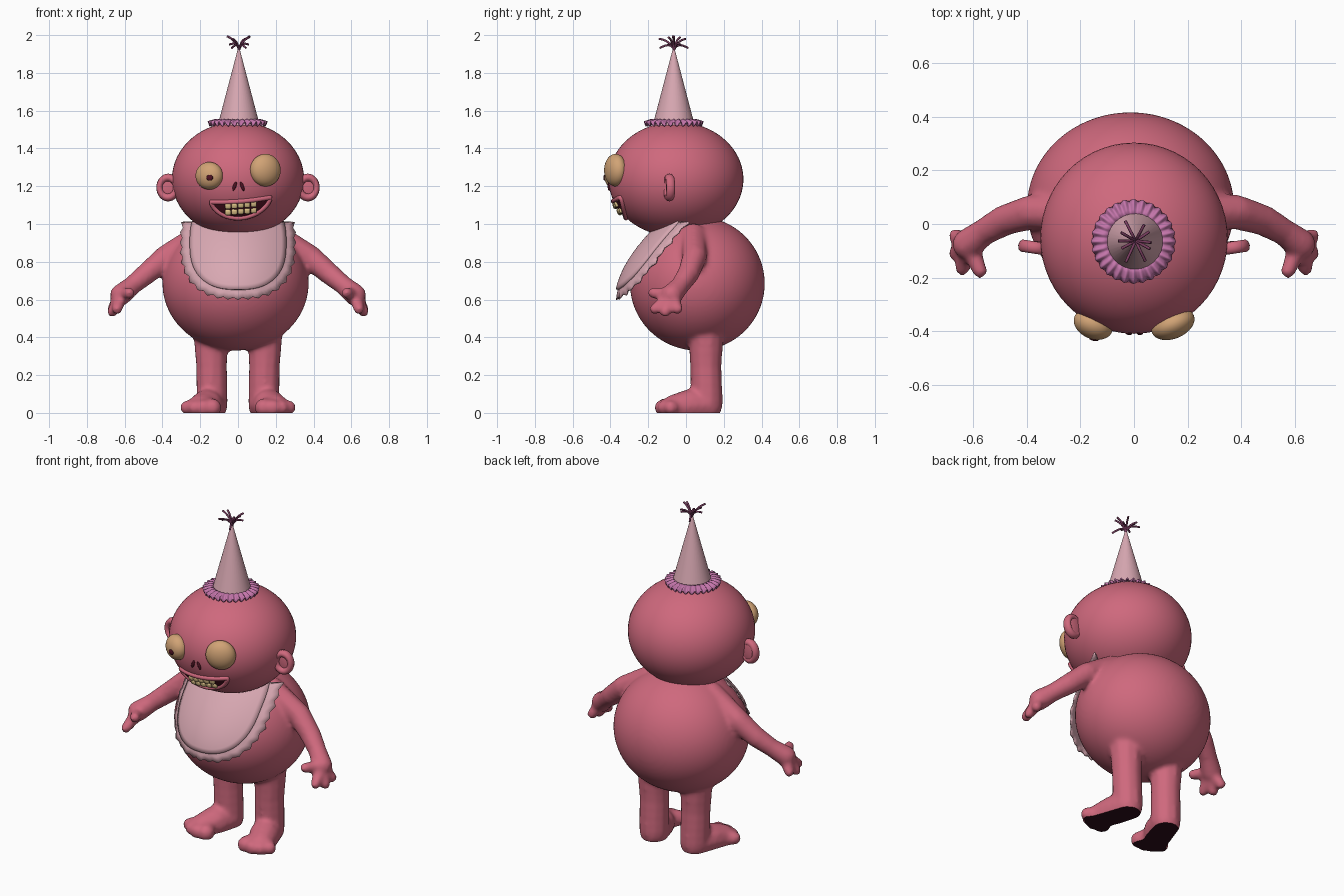
import bpy, bmesh, math, random
from mathutils import Matrix, Vector, Euler

random.seed(4)
if "Cube" in bpy.data.objects:
    bpy.data.objects.remove(bpy.data.objects["Cube"], do_unlink=True)


def material(name, *srgb):
    col = [((c + 0.055) / 1.055) ** 2.4 for c in srgb] + [1]
    m = bpy.data.materials.new(name)
    m.use_nodes = True
    m.diffuse_color = col
    m.node_tree.nodes["Principled BSDF"].inputs["Base Color"].default_value = col
    return m


SKIN = material("rose skin", 0.81, 0.41, 0.49)
CLOTH = material("pale pink cloth", 0.85, 0.66, 0.70)
FRILL = material("orchid frill", 0.77, 0.46, 0.67)
PLUM = material("plum tuft", 0.48, 0.24, 0.38)
TAN = material("tan eye", 0.82, 0.64, 0.46)
TOOTH = material("cream tooth", 0.89, 0.78, 0.55)
DARK = material("dark maroon", 0.30, 0.07, 0.13)
SOLE = material("black maroon sole", 0.18, 0.05, 0.10)


def finish(name, bm, mats, smooth=True):
    me = bpy.data.meshes.new(name)
    bm.to_mesh(me)
    bm.free()
    for p in me.polygons:
        p.use_smooth = smooth
    for m in mats:
        me.materials.append(m)
    ob = bpy.data.objects.new(name, me)
    bpy.context.collection.objects.link(ob)
    return ob


def placed(loc, scale, rot=(0, 0, 0)):
    return Matrix.LocRotScale(Vector(loc), Euler(rot), Vector(scale))


def ellipsoid(name, loc, scale, mat, rot=(0, 0, 0), seg=32):
    bm = bmesh.new()
    bmesh.ops.create_uvsphere(bm, u_segments=seg, v_segments=seg * 2 // 3, radius=1,
                              matrix=placed(loc, scale, rot))
    return finish(name, bm, [mat])


def activate(ob):
    bpy.ops.object.select_all(action="DESELECT")
    ob.select_set(True)
    bpy.context.view_layer.objects.active = ob


def tube(name, pts, r, mat, cyclic=False):
    cu = bpy.data.curves.new(name, "CURVE")
    cu.dimensions = "3D"
    cu.bevel_depth, cu.bevel_resolution, cu.use_fill_caps = r, 2, True
    sp = cu.splines.new("POLY" if cyclic else "NURBS")
    sp.points.add(len(pts) - 1)
    for p, co in zip(sp.points, pts):
        p.co = (*co, 1)
    sp.use_cyclic_u = cyclic
    sp.use_endpoint_u = True
    cu.materials.append(mat)
    ob = bpy.data.objects.new(name, cu)
    bpy.context.collection.objects.link(ob)
    activate(ob)
    bpy.ops.object.convert(target="MESH")


def limb(bm, side, *knots):
    """Chain of overlapping balls along (x, y, z, radius) knots."""
    for a, b in zip(knots, knots[1:]):
        a, b = Vector(a), Vector(b)
        n = max(2, int((b - a).length / 0.015))
        for i in range(n + 1):
            x, y, z, r = a.lerp(b, i / n)
            bmesh.ops.create_icosphere(bm, subdivisions=2, radius=r,
                                       matrix=Matrix.Translation((side * x, y, z)))


# Body with arms, hands, legs and feet fused into one skin
bm = bmesh.new()
bmesh.ops.create_icosphere(bm, subdivisions=5, radius=1,
                           matrix=placed((-0.013, 0.06, 0.685), (0.387, 0.357, 0.355)))
for s in (-1, 1):
    limb(bm, s, (0.2, 0.04, 0.935, 0.07), (0.38, 0.045, 0.825, 0.067),
         (0.48, 0.015, 0.74, 0.06), (0.56, -0.03, 0.675, 0.052), (0.62, -0.075, 0.625, 0.06))
    palm = (0.62, -0.075, 0.62, 0.04)
    for tip in ((0.575, -0.175, 0.635), (0.64, -0.165, 0.55),
                (0.665, -0.11, 0.535), (0.665, -0.045, 0.55)):
        limb(bm, s, palm, (*tip, 0.03))
    limb(bm, s, (0.145, 0.105, 0.45, 0.097), (0.14, 0.105, 0.25, 0.085), (0.137, 0.11, 0.06, 0.086))
    limb(bm, s, (0.137, 0.11, 0.04, 0.085), (0.165, 0.02, 0.04, 0.088), (0.2, -0.06, 0.025, 0.075))
    for x, y, r in ((0.135, -0.115, 0.05), (0.185, -0.125, 0.045),
                    (0.23, -0.11, 0.042), (0.268, -0.08, 0.04)):
        limb(bm, s, (0.18, -0.04, 0.03, 0.06), (x, y, 0.028, r))
body = finish("body", bm, [SKIN, SOLE])
activate(body)
mod = body.modifiers.new("fuse", "REMESH")
mod.mode, mod.voxel_size, mod.use_smooth_shade = "VOXEL", 0.012, True
bpy.ops.object.modifier_apply(modifier="fuse")
mod = body.modifiers.new("soften", "SMOOTH")
mod.factor, mod.iterations = 0.5, 8
bpy.ops.object.modifier_apply(modifier="soften")

# Flat dark soles
bm = bmesh.new()
bm.from_mesh(body.data)
bmesh.ops.bisect_plane(bm, geom=bm.verts[:] + bm.edges[:] + bm.faces[:],
                       plane_co=(0, 0, 0), plane_no=(0, 0, 1), clear_inner=True)
for f in bm.faces:
    f.material_index = 0
    f.smooth = True
rim = [e for e in bm.edges if e.is_boundary]
for f in bmesh.ops.holes_fill(bm, edges=rim, sides=0)["faces"]:
    f.material_index = 1
    f.smooth = False
for e in rim:
    e.smooth = False
bm.to_mesh(body.data)
bm.free()

# Head
HC, HR = (0, -0.053, 1.237), (0.35, 0.357, 0.304)
ellipsoid("head", HC, HR, SKIN, seg=56)


def face_y(x, z):
    k = 1 - ((x - HC[0]) / HR[0]) ** 2 - ((z - HC[2]) / HR[2]) ** 2
    return HC[1] - HR[1] * math.sqrt(max(k, 0))


# Ears: thin cup with a rolled rim
for s, side in ((1, "left"), (-1, "right")):
    ellipsoid(side + "_ear", (s * 0.37, -0.08, 1.195), (0.055, 0.016, 0.066), SKIN)
    bpy.ops.mesh.primitive_torus_add(major_segments=32, minor_segments=10,
                                     major_radius=0.05, minor_radius=0.02,
                                     location=(s * 0.37, -0.088, 1.193),
                                     rotation=(math.pi / 2, 0, s * 0.15))
    rim_ob = bpy.context.object
    rim_ob.name = side + "_ear_rim"
    rim_ob.scale = (0.9, 1.05, 1.2)
    rim_ob.data.materials.append(SKIN)
    bpy.ops.object.shade_smooth()

# Bulging uneven eyes, one pupil, slit nostrils
for name, x, z, w, h in (("left_eye", 0.145, 1.285, 0.085, 0.086),
                         ("right_eye", -0.152, 1.255, 0.076, 0.073)):
    turn = math.copysign(0.4, x)
    ellipsoid(name, (x, face_y(x, z), z), (w, 0.055, h), TAN, (0, 0, turn))
ellipsoid("pupil", (-0.15, face_y(-0.15, 1.245) - 0.055, 1.245), (0.018, 0.006, 0.016), DARK,
          (0, 0, -0.2), 12)
for s, side in ((1, "left"), (-1, "right")):
    x = 0.002 + s * 0.02
    ellipsoid(side + "_nostril", (x, face_y(x, 1.2), 1.2), (0.009, 0.008, 0.026), DARK,
              (0, -s * 0.35, 0), 14)


# Grinning mouth
def lip_z(u, low):
    top = 1.12 + 0.012 * u + 0.008 * u * u
    return top - low * 0.088 * max(0, 1 - u * u) ** 0.6


def on_face(u, low, lift):
    x, z = 0.015 + 0.155 * u, lip_z(u, low)
    return (x, face_y(x, z) - lift, z)


N, M = 24, 6
bm = bmesh.new()
grid = [[bm.verts.new(on_face(2 * i / N - 1, j / M, 0.004)) for j in range(M + 1)]
        for i in range(N + 1)]
for a, b in zip(grid, grid[1:]):
    for j in range(M):
        bm.faces.new((a[j], a[j + 1], b[j + 1], b[j]))
bmesh.ops.remove_doubles(bm, verts=bm.verts[:], dist=0.0005)
finish("mouth", bm, [DARK])
us = [-math.cos(math.pi * i / N) for i in range(N + 1)]
tube("lips", [on_face(u, 0, 0.002) for u in us] + [on_face(u, 1, 0.002) for u in us[-2:0:-1]],
     0.013, SKIN, True)
for row, z, count in (("upper", 1.1, 5), ("lower", 1.067, 5)):
    for i in range(count):
        x = 0.015 + (i - (count - 1) / 2) * 0.034
        bm = bmesh.new()
        bmesh.ops.create_cube(bm, size=1, matrix=placed((x, face_y(x, z) - 0.006, z + 0.08 * (x - 0.015)),
                                                        (0.031, 0.022, 0.03), (0.3, 0, x)))
        bmesh.ops.bevel(bm, geom=bm.edges[:], offset=0.007, segments=2, affect="EDGES", profile=0.5)
        finish(f"{row}_tooth_{i + 1}", bm, [TOOTH])


# Bib: scalloped frill under a raised panel
def bib(name, size, scallop, lift, thick):
    bm = bmesh.new()
    rings, count = 10, 144
    rows = []
    for k in range(1, rings + 1):
        row = []
        for i in range(count):
            t = 2 * math.pi * i / count
            c, s = math.cos(t), math.sin(t)
            r = (abs(c) ** 2.6 + abs(s) ** 2.6) ** (-1 / 2.6)
            edge = max(0, k / rings - 0.8) * 5
            r *= size * k / rings * (1 + scallop * edge * math.cos(36 * t))
            x, z = 0.3 * r * c, min(0.9 + 0.295 * r * s, 1.01)
            y = -0.362 + 1.21 * max(0, z - 0.6) ** 1.8 + 0.12 * (x / 0.28) ** 2
            row.append(bm.verts.new((x, y - lift + scallop * edge * 0.2 * math.cos(18 * t), z)))
        rows.append(row)
    bm.faces.new(rows[0])
    for a, b in zip(rows, rows[1:]):
        for i in range(count):
            j = (i + 1) % count
            bm.faces.new((a[i], b[i], b[j], a[j]))
    bmesh.ops.recalc_face_normals(bm, faces=bm.faces[:])
    ob = finish(name, bm, [CLOTH])
    sol = ob.modifiers.new("thickness", "SOLIDIFY")
    sol.thickness, sol.offset = thick, 0


bib("bib_frill", 1.0, 0.022, 0, 0.008)
bib("bib_panel", 0.84, 0, 0.008, 0.016)

# Party hat, frill and tuft
bm = bmesh.new()
bmesh.ops.create_cone(bm, cap_ends=False, segments=40, radius1=0.112, radius2=0.004, depth=0.41,
                      matrix=Matrix.Translation((0.004, -0.065, 1.725)))
finish("party_hat", bm, [CLOTH])
bm = bmesh.new()
rows = []
for r, z, wave in ((0.095, 1.553, 0), (0.118, 1.552, 0.004), (0.138, 1.542, 0.008), (0.155, 1.532, 0.012)):
    rows.append([])
    for i in range(168):
        t = 2 * math.pi * i / 168
        w = math.cos(28 * t)
        rr = r + 0.3 * wave * w
        rows[-1].append(bm.verts.new((-0.002 + rr * math.cos(t), -0.065 + rr * math.sin(t), z + wave * w)))
for a, b in zip(rows, rows[1:]):
    for i in range(168):
        j = (i + 1) % 168
        bm.faces.new((a[i], b[i], b[j], a[j]))
frill = finish("hat_frill", bm, [FRILL])
frill.modifiers.new("thickness", "SOLIDIFY").thickness = 0.006
for i in range(10):
    t = 2 * math.pi * i / 10 + random.uniform(-0.2, 0.2)
    r, rise = random.uniform(0.055, 0.09), (0.074, 0.03, 0.06, 0.012, 0.068)[i % 5]
    path = [(0.006 + r * f * math.cos(t), -0.063 + r * f * math.sin(t), 1.92 + h)
            for f, h in ((0, 0), (0.2, 0.04), (0.6, rise * 0.6 + 0.02), (1, rise))]
    tube(f"tuft_strand_{i + 1}", path, 0.0055, PLUM)
